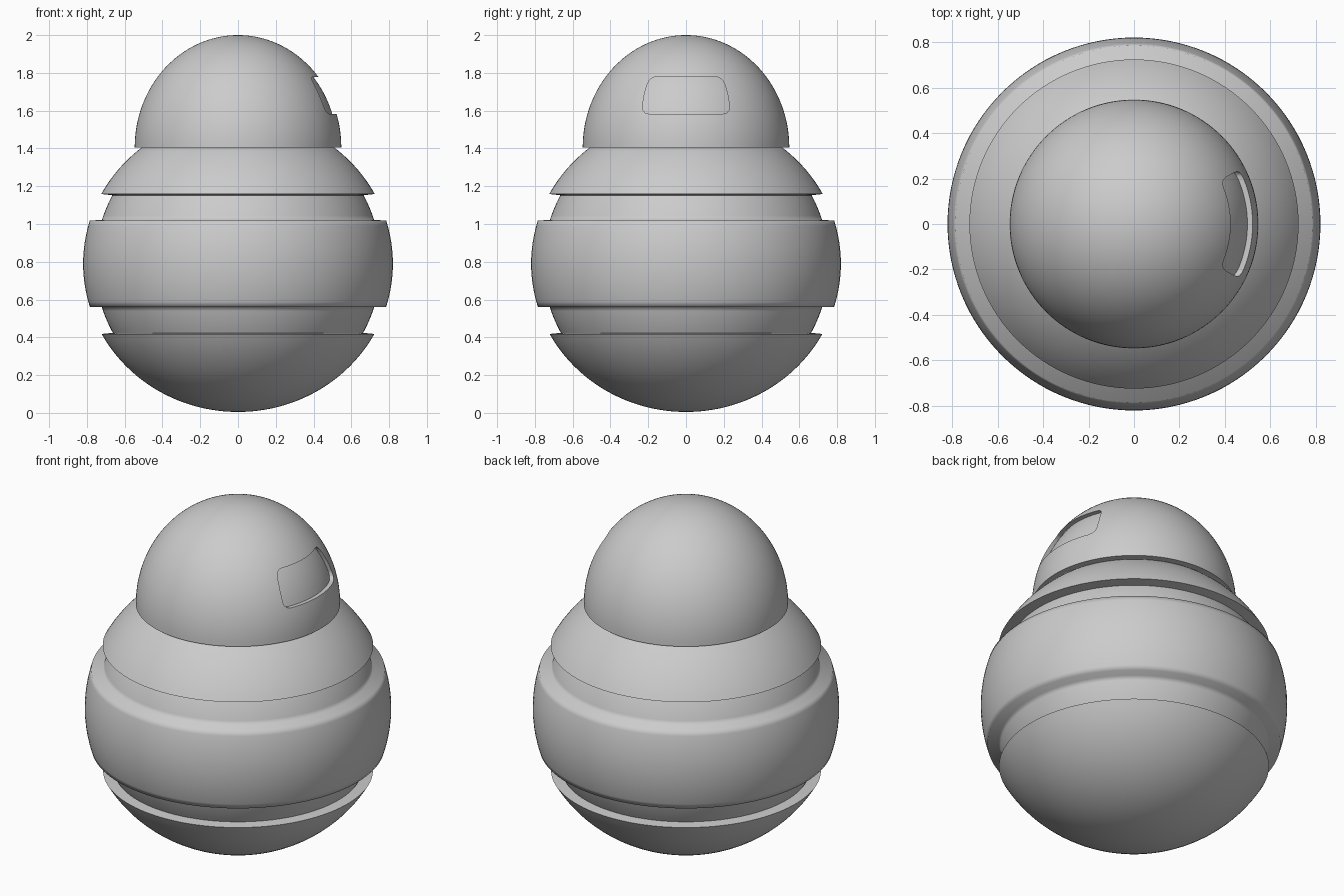
import bpy, bmesh
from math import sin, cos, pi, sqrt, radians

if "Cube" in bpy.data.objects:
    bpy.data.objects.remove(bpy.data.objects["Cube"])

SEG = 128


def lathe(name, profile):
    """Revolve (radius, z) points about z; first and last points lie on the axis."""
    bm = bmesh.new()
    bottom = bm.verts.new((0, 0, profile[0][1]))
    top = bm.verts.new((0, 0, profile[-1][1]))
    rings = [[bm.verts.new((r * cos(2 * pi * i / SEG), r * sin(2 * pi * i / SEG), z))
              for i in range(SEG)] for r, z in profile[1:-1]]
    for i in range(SEG):
        j = (i + 1) % SEG
        bm.faces.new((bottom, rings[0][j], rings[0][i]))
        for a, b in zip(rings, rings[1:]):
            bm.faces.new((a[i], a[j], b[j], b[i]))
        bm.faces.new((rings[-1][i], rings[-1][j], top))
    return to_object(name, bm)


def to_object(name, bm):
    bmesh.ops.recalc_face_normals(bm, faces=bm.faces[:])
    me = bpy.data.meshes.new(name)
    bm.to_mesh(me)
    bm.free()
    ob = bpy.data.objects.new(name, me)
    bpy.context.collection.objects.link(ob)
    return ob


def activate(ob):
    bpy.ops.object.select_all(action='DESELECT')
    ob.select_set(True)
    bpy.context.view_layer.objects.active = ob


def subtract(ob, cutter):
    activate(ob)
    mod = ob.modifiers.new("cut", 'BOOLEAN')
    mod.operation, mod.solver, mod.object = 'DIFFERENCE', 'EXACT', cutter
    bpy.ops.object.modifier_apply(modifier=mod.name)
    bpy.data.objects.remove(cutter)


def smooth(ob, angle):
    activate(ob)
    bpy.ops.object.shade_smooth_by_angle(angle=radians(angle))


def arc(rx, rz, zc, z0, z1, n):
    """Elliptical outline between two heights, evenly spaced in angle."""
    from math import asin
    a0, a1 = (asin(max(-1, min(1, (z - zc) / rz))) for z in (z0, z1))
    return [(rx * cos(a0 + (a1 - a0) * i / n), zc + rz * sin(a0 + (a1 - a0) * i / n))
            for i in range(n + 1)]


# Body: bowl, groove, belly band, groove and shoulder collar in one outline
C = 0.79


def outer(z0, z1, n):
    return arc(0.82, 0.785, C, z0, z1, n)


def inner(z0, z1, n):
    return arc(0.757, 0.757, C, z0, z1, n)


profile = ([(0, 0.005)] + outer(0.005, 0.418, 24)[1:]
           + inner(0.424, 0.563, 6) + outer(0.560, 1.018, 16)
           + inner(1.022, 1.152, 6) + outer(1.159, 1.405, 12) + [(0, 1.405)])
smooth(lathe("body", profile), 89)

# Head dome
HB, HR, HH = 1.405, 0.547, 0.595
dome = lathe("head_dome", [(0, HB)] + arc(HR, HH, HB, HB, 2.0, 32)[:-1] + [(0, 2.0)])

# Recessed face panel: rounded trapezoid prism, hollowed by a slightly smaller dome
half = [(0.195, 1.583), (0.215, 1.588), (0.228, 1.602), (0.231, 1.622), (0.222, 1.68),
        (0.207, 1.735), (0.194, 1.761), (0.177, 1.775), (0.16, 1.779)]
outline = half + [(-y, z) for y, z in reversed(half)]
bm = bmesh.new()
face = bm.faces.new([bm.verts.new((0.25, y, z)) for y, z in outline])
ext = bmesh.ops.extrude_face_region(bm, geom=[face])
bmesh.ops.translate(bm, vec=(0.5, 0, 0),
                    verts=[v for v in ext["geom"] if isinstance(v, bmesh.types.BMVert)])
panel_cutter = to_object("panel_cutter", bm)
d = 0.022
core = lathe("panel_core", [(0, HB)] + arc(HR - d, HH - d, HB, HB, HB + HH - d, 32)[:-1]
             + [(0, HB + HH - d)])
subtract(panel_cutter, core)
subtract(dome, panel_cutter)
smooth(dome, 35)
